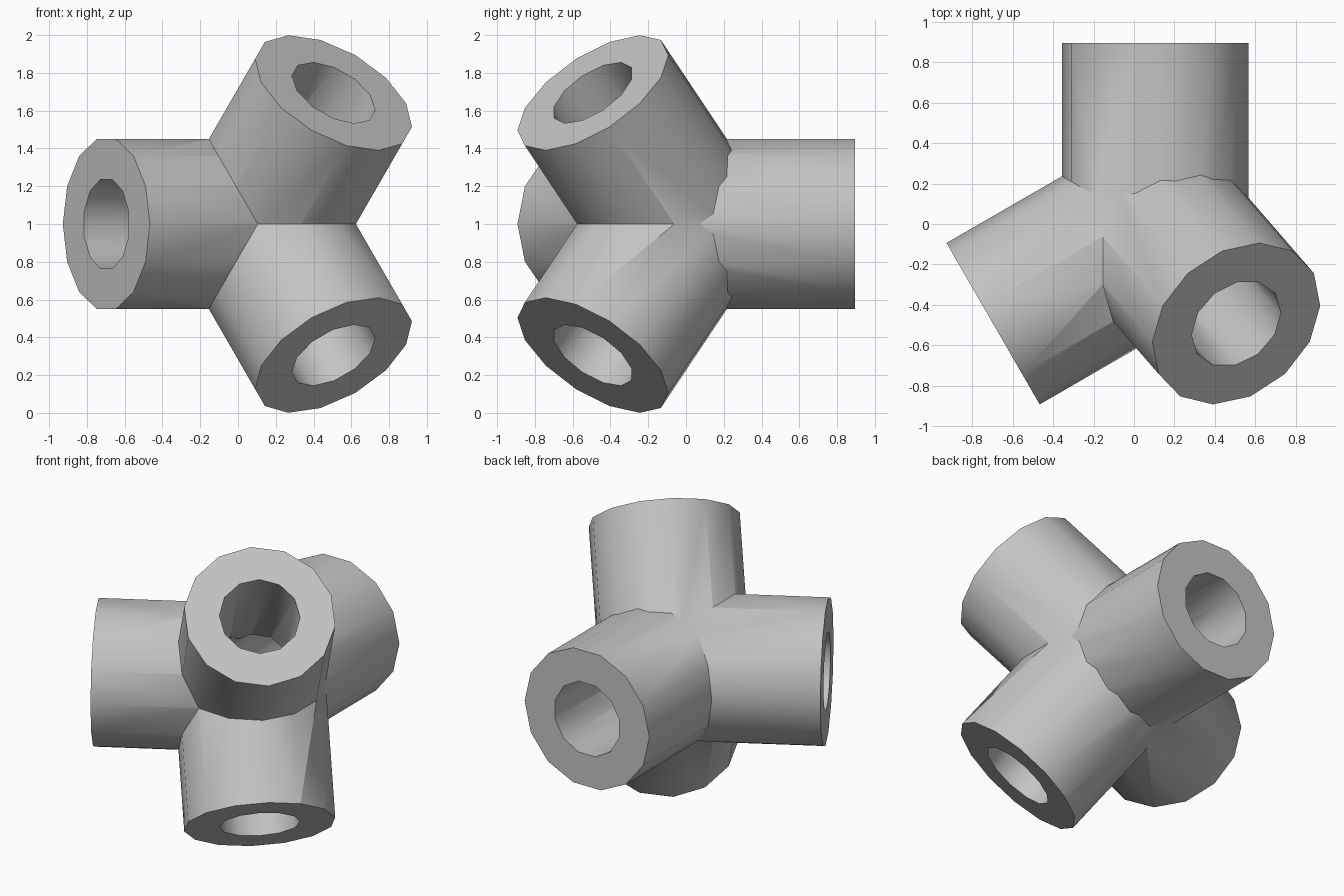
import bpy
import math
from mathutils import Matrix, Vector

old = bpy.data.objects.get("Cube")
if old:
    bpy.data.objects.remove(old, do_unlink=True)

CENTRE = Vector((0.105, -0.03, 1.0))
LENGTH = 0.926
OUTER, BORE = 0.461, 0.245

grey = bpy.data.materials.new("light_grey")
grey.use_nodes = True
colour = (0.55, 0.55, 0.55, 1)
grey.diffuse_color = colour
grey.node_tree.nodes["Principled BSDF"].inputs["Base Color"].default_value = colour


def prism(name, axis, side, radius, sides, length, phase=0.0):
    """Closed prism from the hub centre along axis, first corner turned from side by phase steps."""
    up = axis.cross(side)
    ring = []
    for i in range(sides):
        a = math.tau * (i + phase) / sides
        ring.append(CENTRE + radius * (side * math.cos(a) + up * math.sin(a)))
    verts = ring + [p + axis * length for p in ring]
    faces = [tuple(reversed(range(sides))), tuple(range(sides, 2 * sides))]
    for i in range(sides):
        j = (i + 1) % sides
        faces.append((i, j, sides + j, sides + i))
    mesh = bpy.data.meshes.new(name)
    mesh.from_pydata(verts, [], faces)
    mesh.materials.append(grey)
    obj = bpy.data.objects.new(name, mesh)
    bpy.context.collection.objects.link(obj)
    return obj


def merge(target, tool, operation):
    """Apply a boolean and remove the tool."""
    mod = target.modifiers.new(operation.lower(), 'BOOLEAN')
    mod.operation = operation
    mod.solver = 'EXACT'
    mod.object = tool
    bpy.context.view_layer.objects.active = target
    bpy.ops.object.modifier_apply(modifier=mod.name)
    bpy.data.objects.remove(tool, do_unlink=True)


# Arm directions: one to the back, three spread evenly around it
arms = [(Vector((0, 1, 0)), Vector((1, 0, 0)))]
tilt = math.radians(30)
for k in range(3):
    turn = Matrix.Rotation(math.tau * k / 3, 3, 'Y')
    axis = turn @ Vector((-math.cos(tilt), -math.sin(tilt), 0))
    side = turn @ Vector((math.sin(tilt), -math.cos(tilt), 0))
    arms.append((axis, side))

# Solid arms joined at the hub
bodies = [prism("arm", a, s, OUTER, 14, LENGTH) for a, s in arms]
connector = bodies[0]
connector.name = "four_way_tube_connector"
for body in bodies[1:]:
    merge(connector, body, 'UNION')

# Bores running from each open end to the hub
for a, s in arms:
    cutter = prism("bore_cutter", a, s, BORE, 12, LENGTH + 0.1, phase=0.5)
    cutter.hide_render = True
    merge(connector, cutter, 'DIFFERENCE')

# Rounded walls, crisp rims
bpy.ops.object.select_all(action='DESELECT')
connector.select_set(True)
bpy.context.view_layer.objects.active = connector
bpy.ops.object.shade_smooth_by_angle(angle=math.radians(32))
